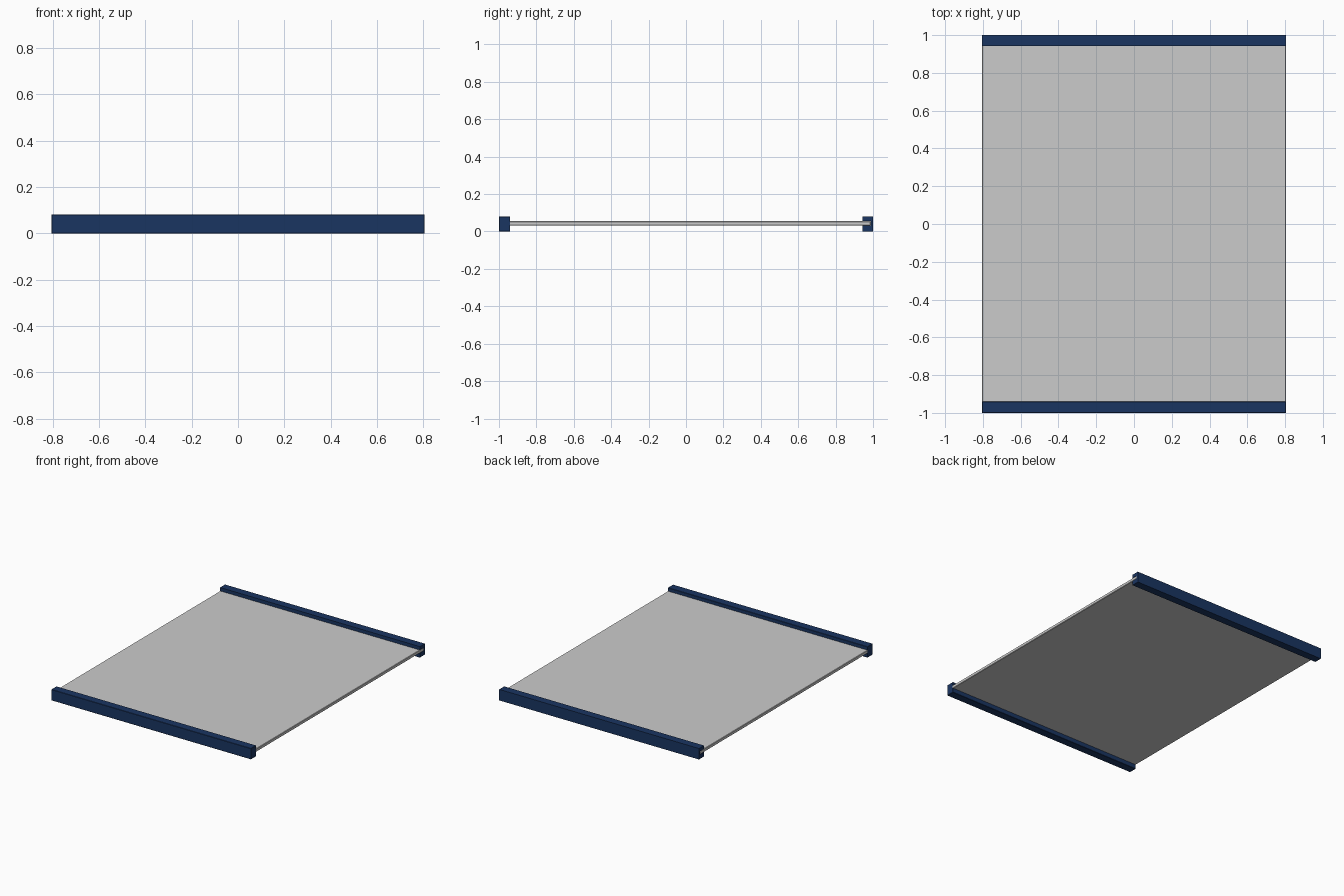
import bpy

if "Cube" in bpy.data.objects:
    bpy.data.objects.remove(bpy.data.objects["Cube"])

HALF = 0.805  # half width along x


def material(name, rgba):
    m = bpy.data.materials.new(name)
    m.diffuse_color = rgba
    m.use_nodes = True
    m.node_tree.nodes["Principled BSDF"].inputs["Base Color"].default_value = m.diffuse_color
    return m


def extrude_x(name, profile, half, mat=None, bevel=0.0):
    """Extrude a closed (y, z) profile along x."""
    n = len(profile)
    verts = [(x, y, z) for x in (-half, half) for y, z in profile]
    faces = [tuple(range(n))[::-1], tuple(range(n, 2 * n))]
    faces += [(i, (i + 1) % n, (i + 1) % n + n, i + n) for i in range(n)]
    mesh = bpy.data.meshes.new(name)
    mesh.from_pydata(verts, [], faces)
    obj = bpy.data.objects.new(name, mesh)
    bpy.context.collection.objects.link(obj)
    if mat:
        mesh.materials.append(mat)
    if bevel:
        b = obj.modifiers.new("edge", "BEVEL")
        b.width = bevel
        b.segments = 1
    return obj


navy = material("navy", (0.01, 0.035, 0.12, 1))

# Flat panel, tucked into both rails
extrude_x("panel", [(-0.945, 0.032), (0.988, 0.032), (0.988, 0.055), (-0.945, 0.055)],
          HALF, bevel=0.003)

# Front rail: solid bar
extrude_x("front_rail", [(-1.0, 0.0), (-0.94, 0.0), (-0.94, 0.08), (-1.0, 0.08)],
          HALF, navy, 0.002)

# Back rail: channel gripping the panel edge
extrude_x("back_rail", [(0.943, 0.0), (1.0, 0.0), (1.0, 0.08), (0.943, 0.08),
                        (0.943, 0.055), (0.988, 0.055), (0.988, 0.032), (0.943, 0.032)],
          HALF, navy)

# Make all normals point outward
import bmesh
for obj in bpy.context.collection.objects:
    bm = bmesh.new()
    bm.from_mesh(obj.data)
    bmesh.ops.recalc_face_normals(bm, faces=bm.faces)
    bm.to_mesh(obj.data)
    bm.free()
